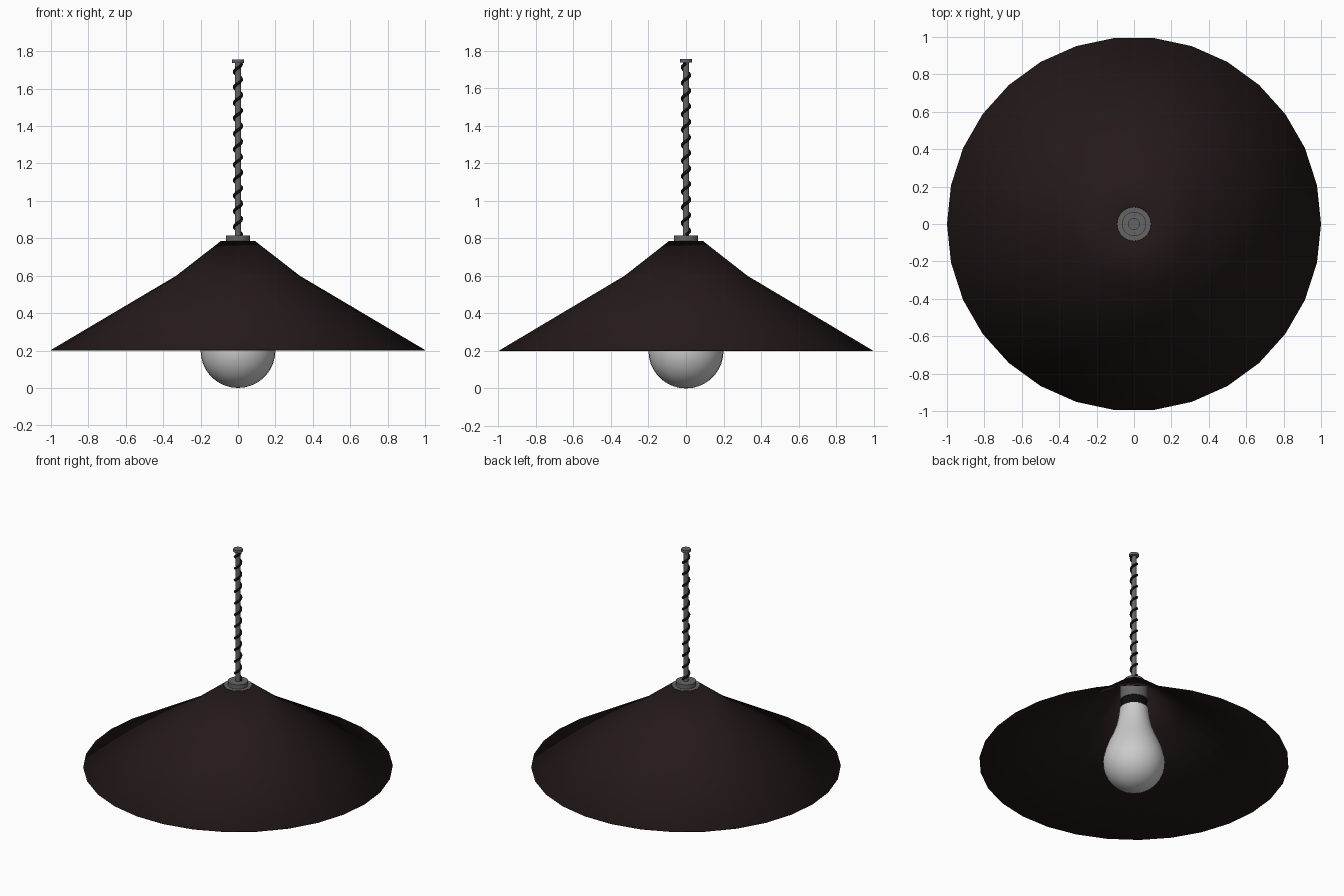
import bpy, bmesh, math

if "Cube" in bpy.data.objects:
    bpy.data.objects.remove(bpy.data.objects["Cube"])


def material(name, rgb):
    m = bpy.data.materials.new(name)
    m.diffuse_color = (*rgb, 1)
    m.use_nodes = True
    m.node_tree.nodes["Principled BSDF"].inputs["Base Color"].default_value = m.diffuse_color
    return m


brown = material("dark_brown", (0.018, 0.010, 0.010))
black = material("black", (0.004, 0.004, 0.004))
metal = material("grey_metal", (0.13, 0.13, 0.13))


def finish(obj, mat, angle=35):
    if mat:
        obj.data.materials.append(mat)
    bpy.ops.object.select_all(action='DESELECT')
    obj.select_set(True)
    bpy.context.view_layer.objects.active = obj
    bpy.ops.object.shade_smooth_by_angle(angle=math.radians(angle))
    return obj


def lathe(name, profile, sides, mat=None):
    """Spin (radius, z) points about z; points on the axis become poles."""
    bm = bmesh.new()
    rings = []
    for r, z in profile:
        n = sides if r > 0 else 1
        rings.append([bm.verts.new((r * math.cos(2 * math.pi * i / sides),
                                    r * math.sin(2 * math.pi * i / sides), z))
                      for i in range(n)])
    for a, b in zip(rings, rings[1:]):
        for i in range(sides):
            j = (i + 1) % sides
            quad = [a[i % len(a)], a[j % len(a)], b[j % len(b)], b[i % len(b)]]
            bm.faces.new(list(dict.fromkeys(quad)))
    bmesh.ops.recalc_face_normals(bm, faces=bm.faces)
    mesh = bpy.data.meshes.new(name)
    bm.to_mesh(mesh)
    bm.free()
    obj = bpy.data.objects.new(name, mesh)
    bpy.context.collection.objects.link(obj)
    return finish(obj, mat)


def disc(name, r, z0, z1, mat, sides=32):
    return lathe(name, [(0, z0), (r, z0), (r, z1), (0, z1)], sides, mat)


# Thin conical shade, open at the bottom
shade = lathe("shade", [(1.0, 0.203), (0.33, 0.60), (0.092, 0.785)], 30, brown)
wall = shade.modifiers.new("wall", 'SOLIDIFY')
wall.thickness = 0.004
wall.offset = -1

# Socket, collar and fittings on the axis
disc("socket", 0.09, 0.66, 0.785, metal)
disc("socket_collar", 0.085, 0.595, 0.66, black)
disc("shade_cap", 0.065, 0.785, 0.815, metal)
disc("rod", 0.017, 0.815, 1.737, metal, 16)
disc("rod_end", 0.031, 1.737, 1.755, metal)

# Light bulb: round globe blending into a neck
globe = [(0.2 * math.sin(a), 0.2 - 0.2 * math.cos(a))
         for a in (math.radians(10 * k) for k in range(11))]
globe[0] = (0, 0)
neck = [(0.185, 0.285), (0.166, 0.34), (0.142, 0.395), (0.120, 0.45),
        (0.106, 0.505), (0.098, 0.555), (0.093, 0.60), (0, 0.60)]
lathe("bulb", globe + neck, 32)

# Cable coiled around the rod
turns, steps, z0, z1 = 11, 16, 0.82, 1.732
curve = bpy.data.curves.new("coiled_cable", 'CURVE')
curve.dimensions = '3D'
curve.bevel_depth = 0.008
curve.bevel_resolution = 1
curve.use_fill_caps = True
spline = curve.splines.new('POLY')
count = turns * steps
spline.points.add(count)
for i, p in enumerate(spline.points):
    a = 2 * math.pi * i / steps
    p.co = (0.02 * math.cos(a), 0.02 * math.sin(a), z0 + (z1 - z0) * i / count, 1)
cable = bpy.data.objects.new("coiled_cable", curve)
bpy.context.collection.objects.link(cable)
curve.materials.append(black)
